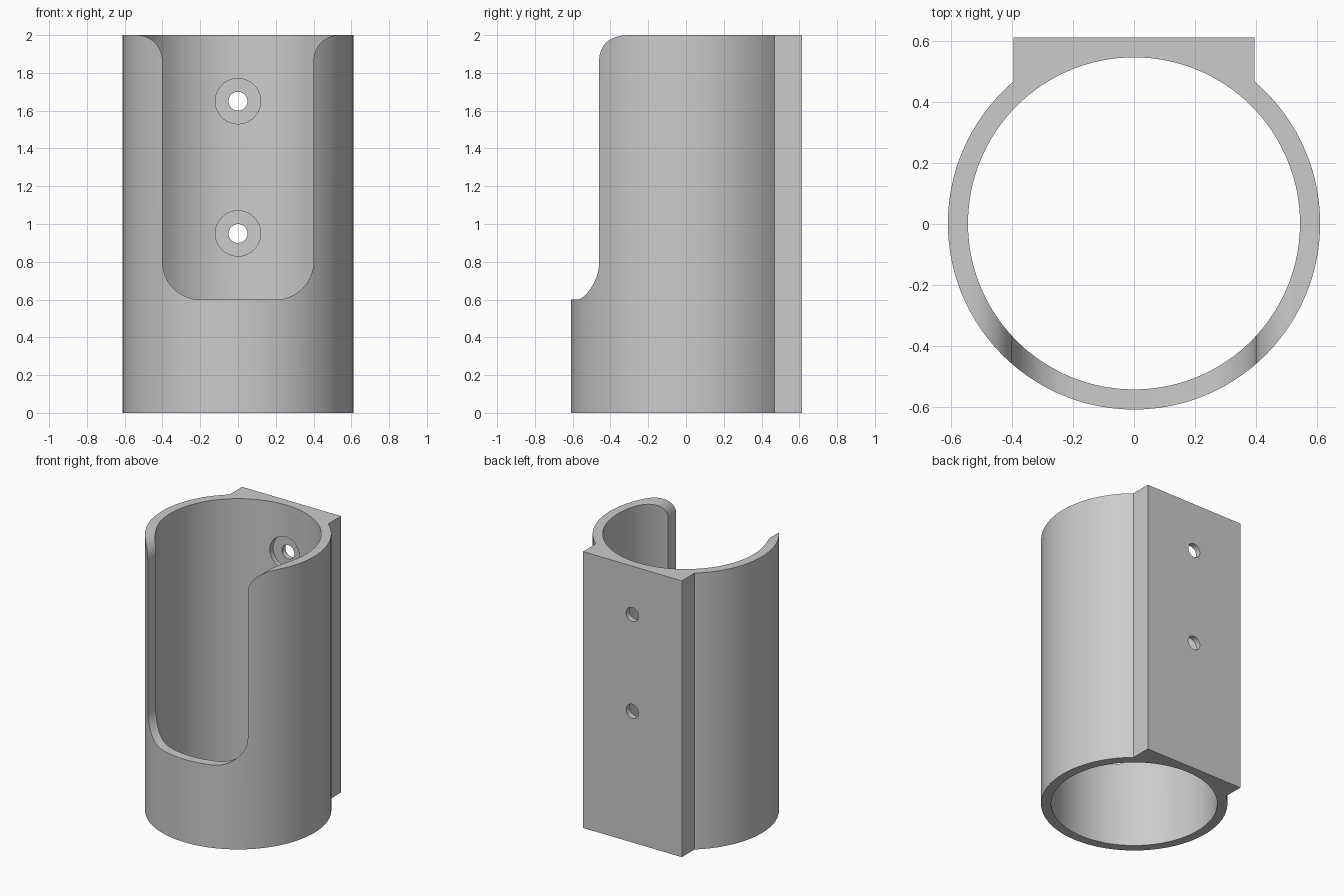
import bpy, bmesh, math
from mathutils import Vector

if "Cube" in bpy.data.objects:
    bpy.data.objects.remove(bpy.data.objects["Cube"])

OUTER, INNER, CY, H = 0.611, 0.545, 0.002, 2.0
PAD_X, PAD_Y = 0.396, 0.613

grey = bpy.data.materials.new("plain grey")
grey.diffuse_color = (0.6, 0.6, 0.6, 1)
grey.use_nodes = True
grey.node_tree.nodes["Principled BSDF"].inputs["Base Color"].default_value = grey.diffuse_color


def arc(cx, cy, r, a0, a1, n):
    """Points on an arc, angles in degrees."""
    angles = [math.radians(a0 + (a1 - a0) * i / n) for i in range(n + 1)]
    return [(cx + r * math.cos(a), cy + r * math.sin(a)) for a in angles]


def prism(name, points, direction):
    """Extrude a closed loop of 3D points along a direction."""
    bm = bmesh.new()
    face = bm.faces.new([bm.verts.new(p) for p in points])
    ext = bmesh.ops.extrude_face_region(bm, geom=[face])
    verts = [v for v in ext["geom"] if isinstance(v, bmesh.types.BMVert)]
    bmesh.ops.translate(bm, verts=verts, vec=Vector(direction))
    bmesh.ops.recalc_face_normals(bm, faces=bm.faces)
    mesh = bpy.data.meshes.new(name)
    bm.to_mesh(mesh)
    bm.free()
    mesh.materials.append(grey)
    obj = bpy.data.objects.new(name, mesh)
    bpy.context.collection.objects.link(obj)
    return obj


def cut(body, cutter):
    """Subtract a cutter from the body, then discard it."""
    cutter.hide_render = True
    mod = body.modifiers.new("cut", "BOOLEAN")
    mod.operation, mod.solver, mod.object = "DIFFERENCE", "EXACT", cutter
    bpy.context.view_layer.objects.active = body
    bpy.ops.object.modifier_apply(modifier=mod.name)
    bpy.data.objects.remove(cutter)


# Round sleeve outline with the flat mounting pad at the back
a = math.degrees(math.acos(PAD_X / OUTER))
outline = arc(0, CY, OUTER, 180 - a, 360 + a, 112)
outline += [(PAD_X, PAD_Y), (-PAD_X, PAD_Y)]
holder = prism("holder_sleeve", [(x, y, 0) for x, y in outline], (0, 0, H))

# Bore right through the sleeve
bore = arc(0, CY, INNER, 0, 360, 128)[:-1]
cut(holder, prism("bore_cutter", [(x, y, -0.1) for x, y in bore], (0, 0, H + 0.2)))

# Front opening: rounded lower corners and flared upper corners
half = arc(0.2, 0.8, 0.2, -90, 0, 16) + arc(0.535, H - 0.135, 0.135, 180, 90, 16)
half.append((0.535, H + 0.1))
opening = half + [(-x, z) for x, z in reversed(half)]
cut(holder, prism("opening_cutter", [(x, -1, z) for x, z in opening], (0, 0.95, 0)))

# Two screw holes, each with a counterbore on the inside
for z in (0.95, 1.65):
    for radius, depth in ((0.12, 0.573), (0.05, 0.8)):
        ring = arc(0, z, radius, 0, 360, 40)[:-1]
        cut(holder, prism("screw_cutter", [(x, 0.2, h) for x, h in ring], (0, depth - 0.2, 0)))

# Smooth curved walls, sharp rims
bpy.ops.object.select_all(action="DESELECT")
holder.select_set(True)
bpy.context.view_layer.objects.active = holder
bpy.ops.object.shade_smooth_by_angle(angle=math.radians(30))
